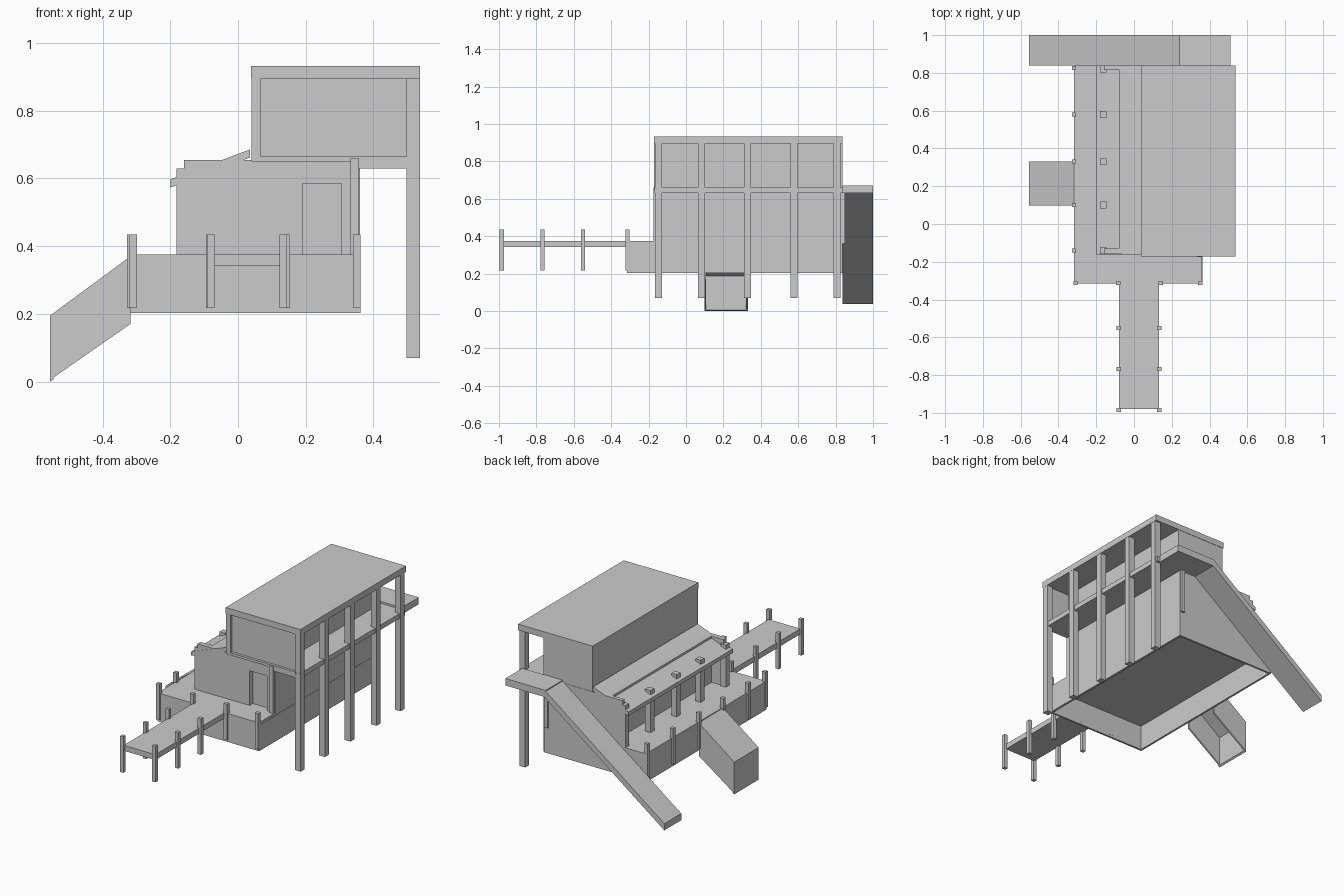
import bpy, bmesh


def finish(name, bm):
    bmesh.ops.recalc_face_normals(bm, faces=bm.faces)
    mesh = bpy.data.meshes.new(name)
    bm.to_mesh(mesh)
    bm.free()
    ob = bpy.data.objects.new(name, mesh)
    bpy.context.collection.objects.link(ob)
    return ob


def box(name, x0, x1, y0, y1, z0, z1):
    """Axis-aligned box from its limits."""
    bm = bmesh.new()
    bmesh.ops.create_cube(bm, size=1)
    for v in bm.verts:
        v.co = ((x0 + x1) / 2 + v.co.x * (x1 - x0),
                (y0 + y1) / 2 + v.co.y * (y1 - y0),
                (z0 + z1) / 2 + v.co.z * (z1 - z0))
    return finish(name, bm)


def prism(name, profile, y0, y1):
    """Extrude an (x, z) profile along y."""
    bm = bmesh.new()
    face = bm.faces.new([bm.verts.new((x, y0, z)) for x, z in profile])
    ext = bmesh.ops.extrude_face_region(bm, geom=[face])
    for v in ext["geom"]:
        if isinstance(v, bmesh.types.BMVert):
            v.co.y = y1
    return finish(name, bm)


def post(name, x, y, z0, z1, w):
    return box(name, x - w / 2, x + w / 2, y - w / 2, y + w / 2, z0, z1)


# Deck: top slab over a hollow skirt
T = 0.012
box("deck_top", -0.318, 0.36, -0.315, 0.838, 0.355, 0.375)
box("deck_skirt_west", -0.318, -0.318 + T, -0.315, 0.838, 0.203, 0.36)
box("deck_skirt_east", 0.36 - T, 0.362, -0.315, 0.838, 0.203, 0.36)
box("deck_skirt_front", -0.318, 0.362, -0.315, -0.315 + T, 0.203, 0.36)
box("deck_skirt_back", -0.318, 0.362, 0.838 - T, 0.838, 0.203, 0.36)

# Deck edge posts
for y in (-0.14, 0.10, 0.33, 0.58, 0.825):
    post("deck_post_west", -0.317, y, 0.217, 0.435, 0.022)
for x in (-0.31, -0.083, 0.142, 0.351):
    post("deck_post_front", x, -0.313, 0.217, 0.435, 0.022)

# Pier walkway and its posts
box("pier_walkway", -0.08, 0.132, -0.98, -0.31, 0.342, 0.375)
for y in (-0.985, -0.768, -0.55):
    for x in (-0.081, 0.134):
        post("pier_post", x, y, 0.217, 0.435, 0.022)

# West ramp: open underneath
ramp_top = [(-0.555, 0.195), (-0.318, 0.37), (-0.318, 0.358), (-0.545, 0.187)]
side = [(-0.555, 0.195), (-0.318, 0.37), (-0.318, 0.17), (-0.555, 0.005)]
prism("ramp_top", ramp_top, 0.10, 0.33)
for y in (0.098, 0.322):
    prism("ramp_side", side, y, y + 0.01)
prism("ramp_end", [(-0.555, 0.0), (-0.545, 0.007), (-0.545, 0.19), (-0.555, 0.195)],
      0.098, 0.332)

# Ground floor house: front wall with door opening, veranda on the west
box("house_core", -0.08, 0.36, -0.13, 0.825, 0.36, 0.655)
wall = [(-0.18, 0.36), (0.19, 0.36), (0.19, 0.585), (0.305, 0.585), (0.305, 0.36),
        (0.36, 0.36), (0.36, 0.655), (-0.16, 0.655), (-0.16, 0.63), (-0.18, 0.63)]
prism("house_front_wall", wall, -0.16, -0.13)
back = wall[:1] + wall[5:]
prism("house_back_wall", back, 0.815, 0.838)
box("front_corner_board", 0.333, 0.357, -0.175, -0.155, 0.36, 0.66)
box("back_corner_board", 0.333, 0.357, 0.83, 0.85, 0.36, 0.672)

# Sloping veranda roof and posts through it
prism("veranda_roof", [(-0.2, 0.573), (-0.2, 0.597), (0.036, 0.686), (0.036, 0.662)],
      -0.162, 0.838)
for y in (-0.14, 0.10, 0.33, 0.58, 0.82):
    post("veranda_post", -0.163, y, 0.37, 0.63, 0.036)

# Upper floor: room, balcony floor, framed front and roof
box("upper_room", 0.042, 0.37, -0.155, 0.836, 0.65, 0.9)
box("upper_front_panel", 0.05, 0.515, -0.155, -0.14, 0.655, 0.9)
box("front_frame_left", 0.04, 0.068, -0.17, -0.15, 0.655, 0.9)
box("front_frame_sill", 0.04, 0.505, -0.17, -0.15, 0.65, 0.665)
box("balcony_floor", 0.355, 0.53, -0.168, 0.84, 0.63, 0.66)
box("upper_roof", 0.038, 0.538, -0.172, 0.838, 0.895, 0.932)

# Tall east legs carrying balcony and roof
for y in (-0.148, 0.083, 0.328, 0.578, 0.808):
    box("balcony_leg", 0.498, 0.537, y - 0.019, y + 0.019, 0.07, 0.9)

# Back landing and long stair ramp
box("stair_landing", 0.24, 0.51, 0.838, 1.0, 0.63, 0.672)
prism("stair_ramp", [(-0.555, 0.037), (-0.555, 0.078), (0.248, 0.672), (0.25, 0.63)],
      0.838, 1.0)
